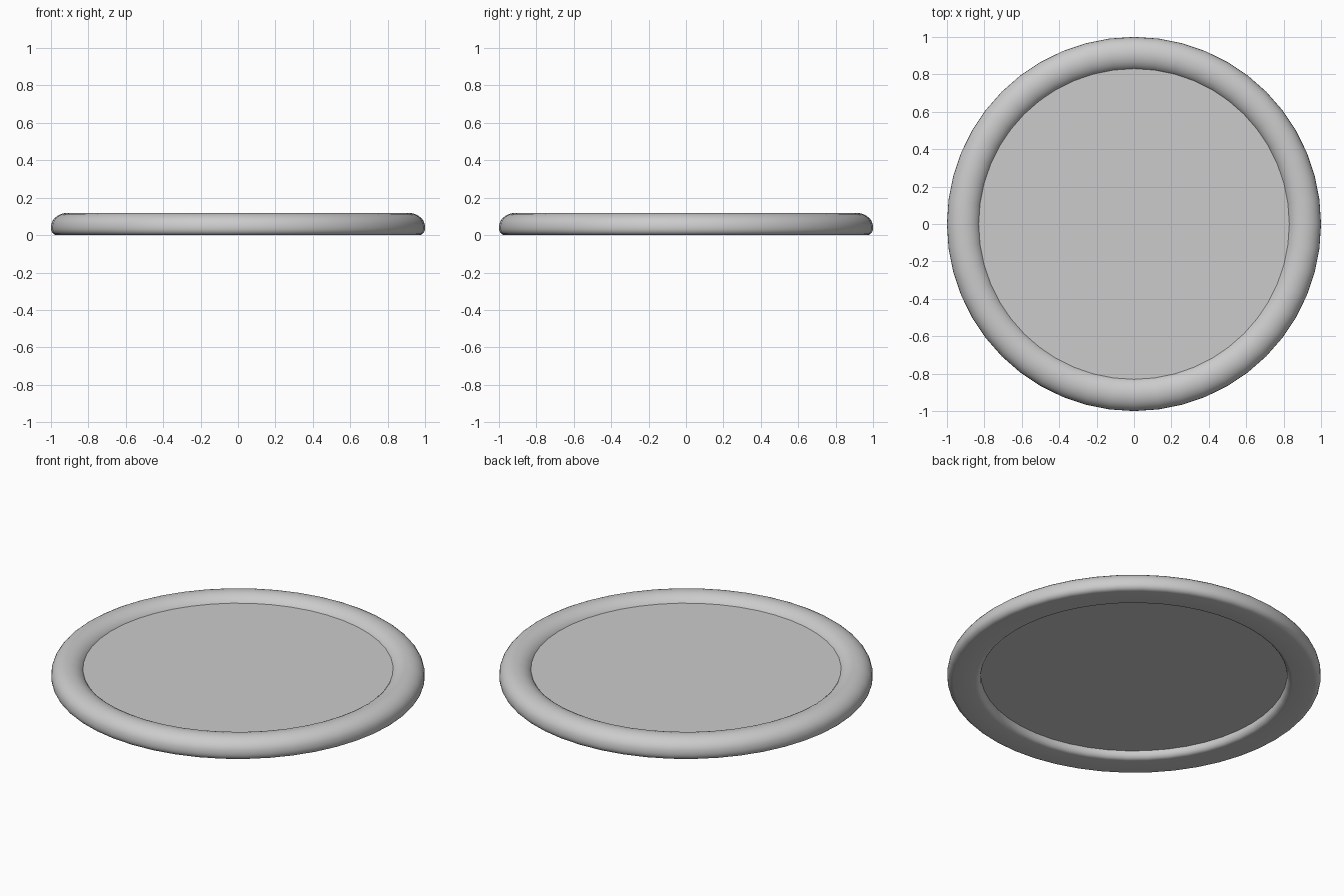
import bpy, bmesh, math

if "Cube" in bpy.data.objects:
    bpy.data.objects.remove(bpy.data.objects["Cube"])

SEG = 48


def lathe(name, profile, closed):
    """Revolve an (r, z) profile about z; open profiles are capped with flat discs."""
    bm = bmesh.new()
    rings = []
    for r, z in profile:
        rings.append([bm.verts.new((r * math.cos(2 * math.pi * i / SEG),
                                    r * math.sin(2 * math.pi * i / SEG), z))
                      for i in range(SEG)])
    pairs = list(zip(rings, rings[1:]))
    if closed:
        pairs.append((rings[-1], rings[0]))
    for a, b in pairs:
        for i in range(SEG):
            j = (i + 1) % SEG
            bm.faces.new((a[i], a[j], b[j], b[i]))
    if not closed:
        bm.faces.new(rings[0])
        bm.faces.new(rings[-1])
    bmesh.ops.recalc_face_normals(bm, faces=bm.faces)
    mesh = bpy.data.meshes.new(name)
    bm.to_mesh(mesh)
    bm.free()
    obj = bpy.data.objects.new(name, mesh)
    bpy.context.collection.objects.link(obj)
    bpy.ops.object.select_all(action='DESELECT')
    obj.select_set(True)
    bpy.context.view_layer.objects.active = obj
    bpy.ops.object.shade_smooth_by_angle(angle=math.radians(35))
    return obj


def arc(cr, cz, a, b, start, end, n):
    """Points on an elliptical arc, angles in degrees."""
    return [(cr + a * math.cos(math.radians(start + (end - start) * k / n)),
             cz + b * math.sin(math.radians(start + (end - start) * k / n)))
            for k in range(n + 1)]


# Rim: domed top, small rounded lower corners, flat underside
section = arc(0.91, 0.045, 0.09, 0.074, 0, 180, 14)
section += arc(0.85, 0.035, 0.03, 0.035, 180, 270, 5)
section += arc(0.968, 0.035, 0.032, 0.035, 270, 360, 5)
lathe("rim", section, True)

# Flat panel set inside the rim
lathe("centre_panel", [(0.84, 0.045), (0.84, 0.079)], False)
